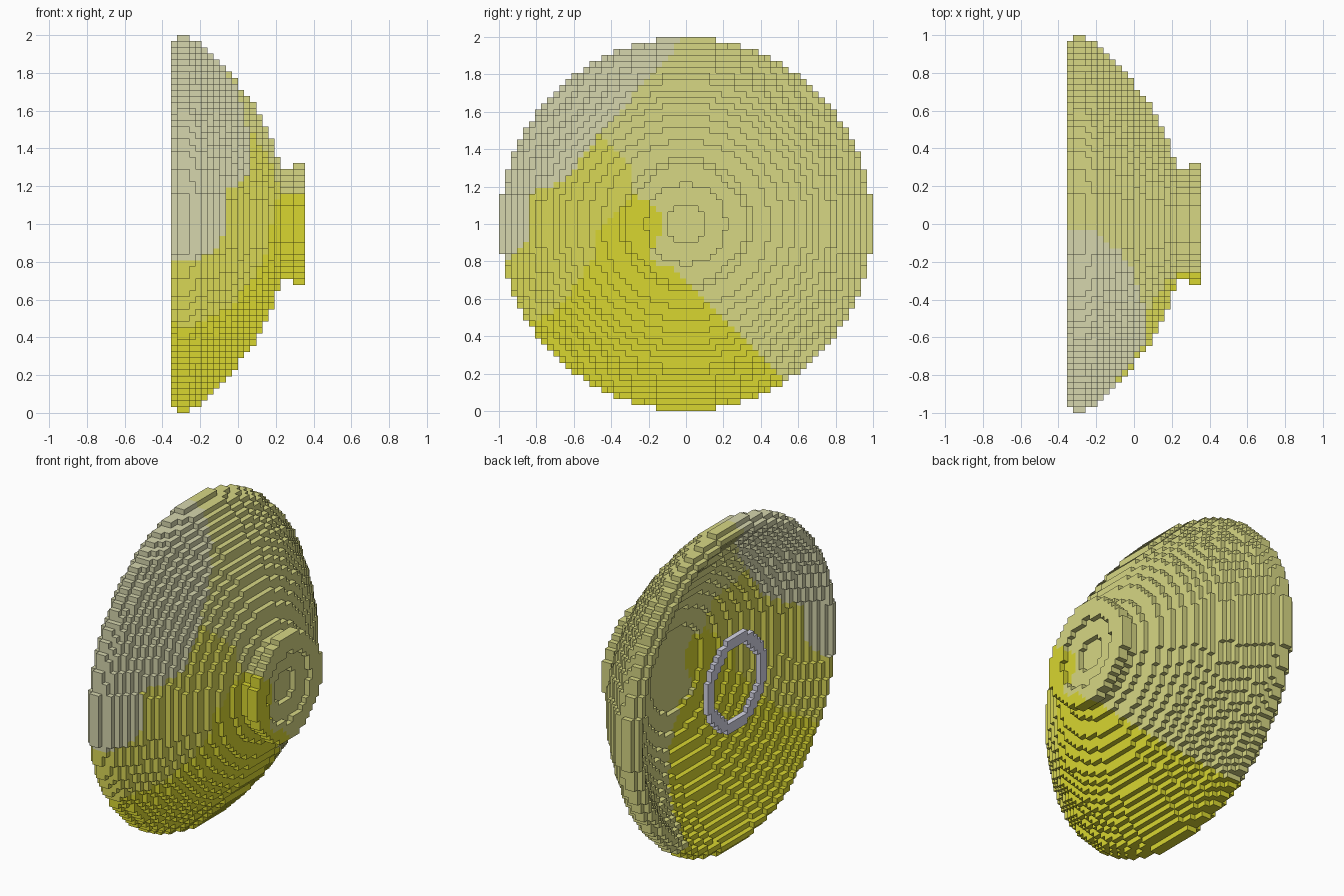
import bpy, bmesh, math

if "Cube" in bpy.data.objects:
    bpy.data.objects.remove(bpy.data.objects["Cube"], do_unlink=True)

V = 2 / 62          # block size
COLS, HALF = 22, 31  # blocks along x, blocks in the radius


def srgb(c):
    c /= 255
    return c / 12.92 if c <= 0.04045 else ((c + 0.055) / 1.055) ** 2.4


def material(name, r, g, b):
    m = bpy.data.materials.new(name)
    m.use_nodes = True
    col = (srgb(r), srgb(g), srgb(b), 1)
    m.diffuse_color = col
    bsdf = m.node_tree.nodes["Principled BSDF"]
    bsdf.inputs["Base Color"].default_value = col
    bsdf.inputs["Roughness"].default_value = 0.8
    return m


MATS = [material("khaki", 215, 215, 132), material("stone_grey", 214, 214, 174),
        material("soft_yellow", 217, 215, 86), material("bright_yellow", 216, 214, 48)]
RING_MAT = material("pale_lavender", 215, 215, 232)

# Colour patch outlines across the dish, as (y, z)
GREY = [(0.0, 2.1), (-0.06, 1.93), (-0.45, 1.5), (-0.63, 1.25), (-0.83, 1.16),
        (-0.84, 0.9), (-0.95, 0.81), (-1.1, 0.78), (-1.1, 2.1)]
BRIGHT = [(0.7, 0), (-0.05, 0.75), (-0.2, 0.8), (-0.13, 0.98), (-0.15, 1.08),
          (-0.28, 1.17), (-0.35, 1.1), (-0.48, 0.97), (-0.48, 0.85), (-0.65, 0.58),
          (-0.82, 0.47), (-1.1, 0.4), (-1.1, -0.1), (0.7, -0.1)]


def inside(poly, y, z):
    hit = False
    for (ay, az), (by, bz) in zip(poly, poly[1:] + poly[:1]):
        if (az > z) != (bz > z) and y < ay + (z - az) * (by - ay) / (bz - az):
            hit = not hit
    return hit


def patch(p):
    y, z = p.y, p.z
    if inside(GREY, y, z):
        return 1
    if inside(BRIGHT, y, z):
        return 3
    if y < -0.28 and z < 1.3 - (y + 0.28) * 1.07:
        return 2
    return 0


def block_object(name, layers, mats, rule=None):
    """Stepped round part: layers maps a column to (inner, outer) radius in blocks."""
    cells = set()
    for i, (lo, hi) in layers.items():
        for j in range(-HALF, HALF):
            for k in range(-HALF, HALF):
                if lo - 0.1 <= math.hypot(j + 0.5, k + 0.5) < hi - 0.1:
                    cells.add((i, j, k))
    bm = bmesh.new()
    verts = {}

    def vert(c):
        if c not in verts:
            verts[c] = bm.verts.new(((c[0] - COLS / 2) * V, c[1] * V, (c[2] + HALF) * V))
        return verts[c]

    # Keep only the exposed sides of each block
    for cell in cells:
        for axis in range(3):
            for side in (0, 1):
                near = list(cell)
                near[axis] += 2 * side - 1
                if tuple(near) in cells:
                    continue
                a, b = (axis + 1) % 3, (axis + 2) % 3
                corners = []
                for da, db in ((0, 0), (1, 0), (1, 1), (0, 1)):
                    c = list(cell)
                    c[axis] += side
                    c[a] += da
                    c[b] += db
                    corners.append(vert(tuple(c)))
                face = bm.faces.new(corners if side else corners[::-1])
                if rule:
                    face.material_index = rule(face.calc_center_median())
    me = bpy.data.meshes.new(name)
    bm.to_mesh(me)
    bm.free()
    for m in mats:
        me.materials.append(m)
    ob = bpy.data.objects.new(name, me)
    bpy.context.collection.objects.link(ob)
    return ob


# Dish: outer radius per column, hollowed by a shallower sphere so the wall thins to the lip
outer = [30, 31, 31, 30.5, 30, 29, 28, 27, 26, 25, 24, 22.5, 21.3, 20, 18, 16, 14, 11]


def hollow(i):
    x = (i + 0.5 - COLS / 2) * V
    return math.sqrt(max(0, 1.2 ** 2 - (x + 1.09) ** 2)) / V


layers = {i: (hollow(i), r) for i, r in enumerate(outer)}

# Flared mounting collar behind the dish, with a shallow stepped recess
layers.update({18: (0, 9), 19: (0, 9), 20: (3.2, 10), 21: (6.7, 10)})
block_object("dish_and_collar", layers, MATS, patch)

# Ring held in the mouth of the dish
ring = block_object("mouth_ring", {0: (7.2, 9.2)}, [RING_MAT])
ring.location.z = 0.03
